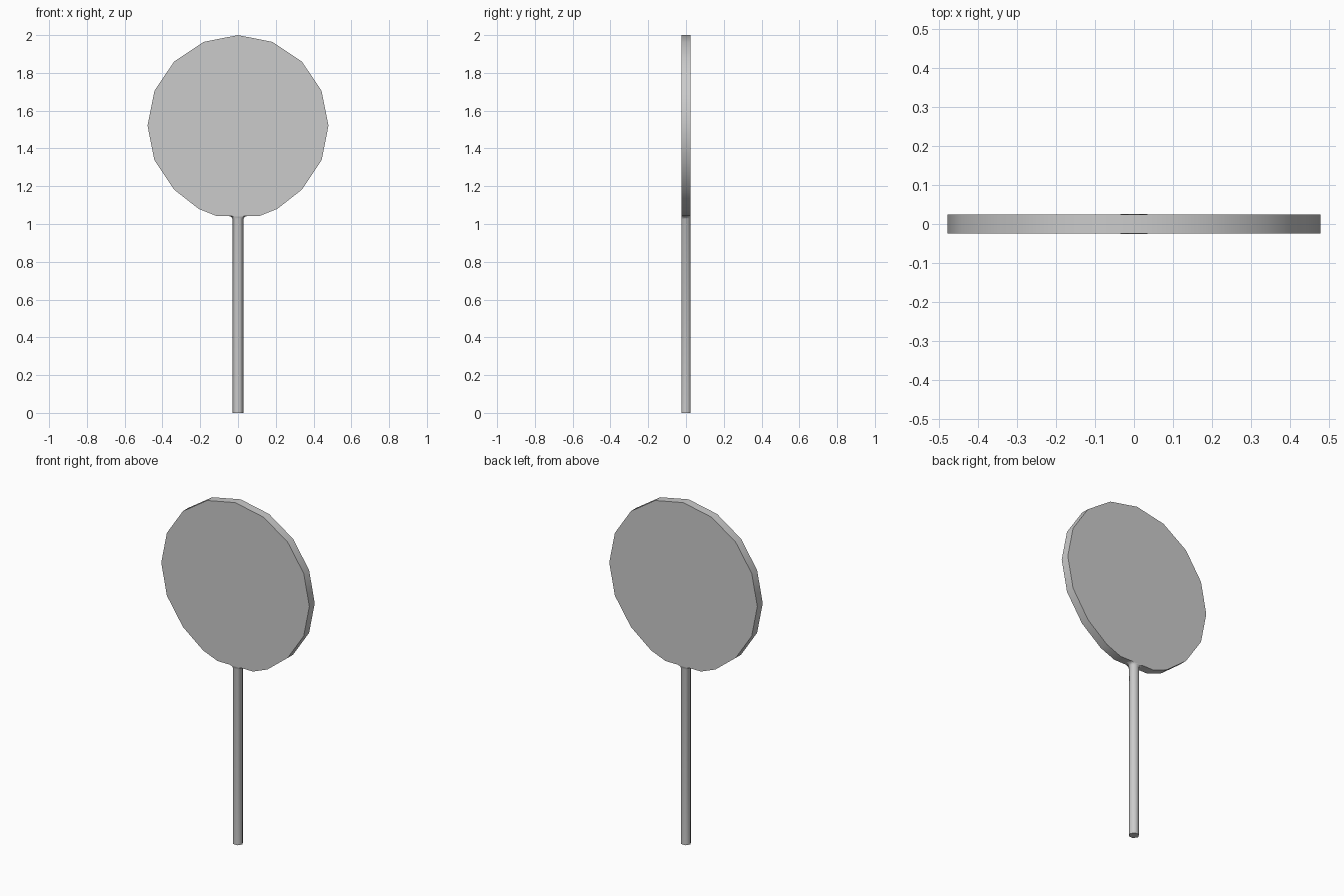
import bpy, bmesh, math

if "Cube" in bpy.data.objects:
    bpy.data.objects.remove(bpy.data.objects["Cube"])


def finish(bm, name, angle):
    bmesh.ops.recalc_face_normals(bm, faces=bm.faces)
    mesh = bpy.data.meshes.new(name)
    bm.to_mesh(mesh)
    bm.free()
    obj = bpy.data.objects.new(name, mesh)
    bpy.context.collection.objects.link(obj)
    bpy.ops.object.select_all(action='DESELECT')
    obj.select_set(True)
    bpy.context.view_layer.objects.active = obj
    bpy.ops.object.shade_smooth_by_angle(angle=math.radians(angle))
    return obj


HALF = 0.025            # half thickness of disc and stick
RADIUS, CENTRE = 0.479, 1.521
NECK_Z = 1.043

# Round head: 16-sided outline with a flattened bottom, extruded in y
right = [(RADIUS * math.sin(i * math.pi / 8), CENTRE + RADIUS * math.cos(i * math.pi / 8))
         for i in range(1, 7)]
right += [(0.208, 1.08), (0.115, NECK_Z)]
outline = [(0, 2.0)] + right + [(-x, z) for x, z in reversed(right)]
bm = bmesh.new()
face = bm.faces.new([bm.verts.new((x, -HALF, z)) for x, z in outline])
ext = bmesh.ops.extrude_face_region(bm, geom=[face])
bmesh.ops.translate(bm, vec=(0, 2 * HALF, 0),
                    verts=[v for v in ext["geom"] if isinstance(v, bmesh.types.BMVert)])
finish(bm, "round_head", 30)

# Six-sided stick with a small flare where it meets the head
bm = bmesh.new()
rings = []
for z, flare in ((0, 0), (1.027, 0), (1.037, 0.006), (NECK_Z, 0.02)):
    ring = []
    for i in range(6):
        a = i * math.pi / 3
        x = 0.029 * math.cos(a)
        ring.append(bm.verts.new((x + math.copysign(flare, x), 0.029 * math.sin(a), z)))
    rings.append(ring)
for low, high in zip(rings, rings[1:]):
    for i in range(6):
        j = (i + 1) % 6
        bm.faces.new((low[i], low[j], high[j], high[i]))
bm.faces.new(rings[0])
finish(bm, "stick", 65)
